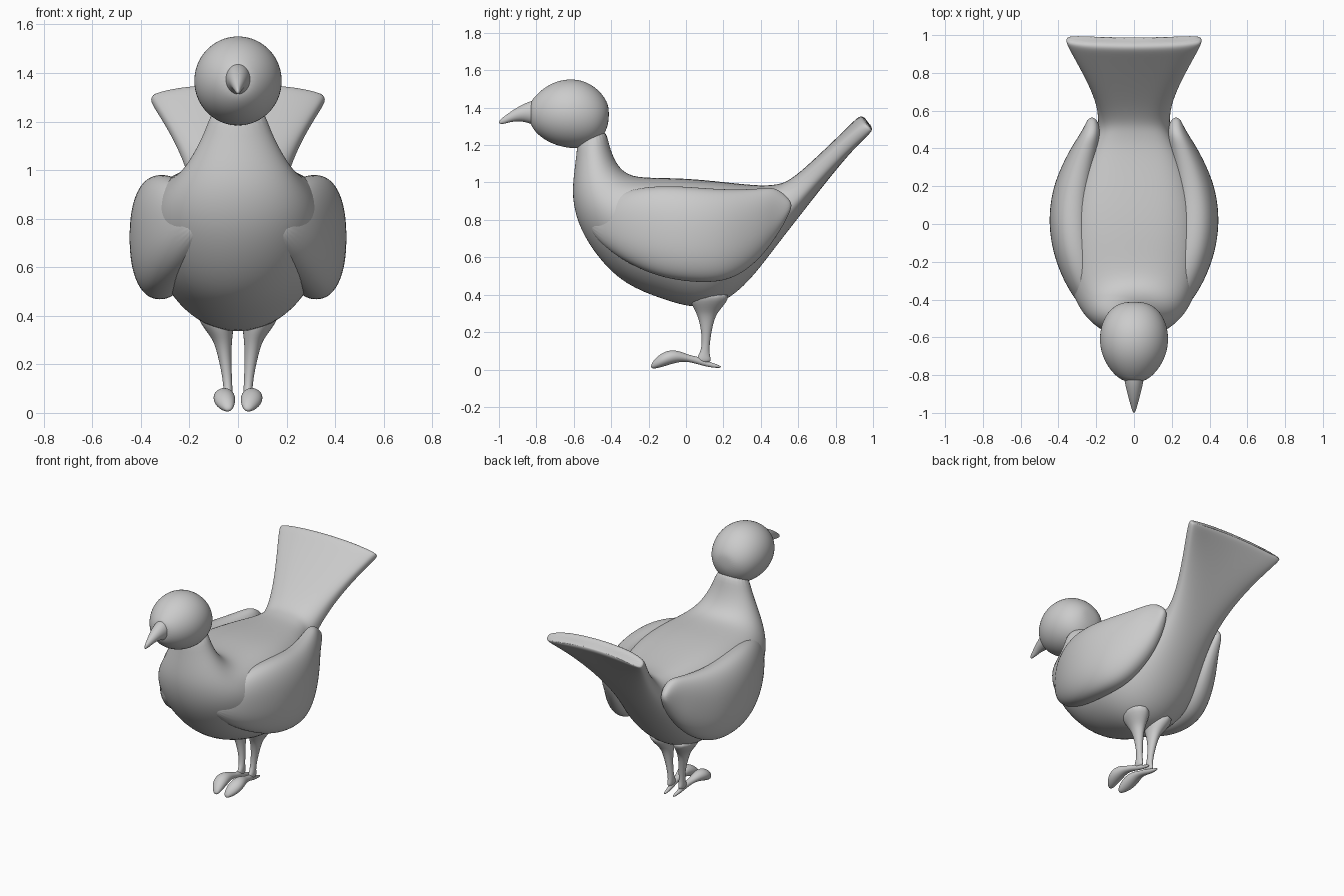
import bpy, bmesh
from math import cos, sin, pi


def power(v, e):
    return (1 if v >= 0 else -1) * abs(v) ** (2 / e)


def loft(name, sections, sides=24, mirror=False):
    """Section: (y, z) low/front point, (y, z) high/back point, half width,
    then optional centre x, roundness of high half, of low half, edge droop."""
    bm = bmesh.new()
    rings = []
    for sec in sections:
        (y1, z1), (y2, z2), w, xc, hi, lo, droop = (list(sec) + [0, 2, 2, 0][len(sec) - 3:])
        ring = []
        for i in range(sides):
            a = 2 * pi * i / sides
            e = hi if sin(a) >= 0 else lo
            u, v = power(cos(a), e), power(sin(a), e)
            t = (v + 1) / 2
            ring.append(bm.verts.new((xc + w * u,
                                      y1 + (y2 - y1) * t + 0.5 * droop * u * u,
                                      z1 + (z2 - z1) * t - droop * u * u)))
        rings.append(ring)
    for a, b in zip(rings, rings[1:]):
        for i in range(sides):
            j = (i + 1) % sides
            bm.faces.new((a[i], a[j], b[j], b[i]))
    bm.faces.new(rings[0])
    bm.faces.new(rings[-1])
    bmesh.ops.recalc_face_normals(bm, faces=bm.faces)
    for f in bm.faces:
        f.smooth = True
    me = bpy.data.meshes.new(name)
    bm.to_mesh(me)
    bm.free()
    ob = bpy.data.objects.new(name, me)
    bpy.context.collection.objects.link(ob)
    if mirror:
        ob.modifiers.new("Mirror", 'MIRROR')
    sub = ob.modifiers.new("Subdivision", 'SUBSURF')
    sub.levels = sub.render_levels = 2
    return ob


def upright(rows):
    """Rows (y, z low, z high, half width, centre x, roundness) to sections."""
    return [((y, a), (y, b), w, x, e, e) for y, a, b, w, x, e in rows]


# neck, body and fanned tail as one sweep
loft("body", [
    ((-0.58, 1.25), (-0.43, 1.30), 0.10),
    ((-0.585, 1.15), (-0.412, 1.20), 0.128),
    ((-0.607, 1.00), (-0.375, 1.10), 0.19),
    ((-0.607, 0.89), (-0.31, 1.035), 0.25, 0, 2.2),
    ((-0.57, 0.75), (-0.20, 1.025), 0.315, 0, 2.5),
    ((-0.47, 0.59), (-0.05, 1.025), 0.355, 0, 2.8),
    ((-0.33, 0.45), (0.10, 1.015), 0.37, 0, 3),
    ((-0.12, 0.37), (0.24, 1.00), 0.35, 0, 3),
    ((0.05, 0.32), (0.34, 0.99), 0.32, 0, 3),
    ((0.20, 0.35), (0.42, 0.985), 0.27, 0, 3),
    ((0.34, 0.47), (0.48, 0.99), 0.22, 0, 3),
    ((0.46, 0.63), (0.53, 1.00), 0.19, 0, 2.8),
    ((0.60, 0.81), (0.59, 1.04), 0.19, 0, 2.8),
    ((0.74, 0.99), (0.67, 1.11), 0.225, 0, 3, 2.5, 0.005),
    ((0.87, 1.15), (0.79, 1.225), 0.29, 0, 3.5, 3, 0.015),
    ((0.965, 1.265), (0.89, 1.325), 0.35, 0, 4, 4, 0.03),
    ((0.988, 1.295), (0.925, 1.36), 0.363, 0, 4, 4, 0.035),
    ((0.985, 1.315), (0.955, 1.355), 0.355, 0, 4, 4, 0.035),
])

# head
loft("head", upright([
    (-0.412, 1.33, 1.40, 0.045, 0, 2),
    (-0.428, 1.27, 1.445, 0.095, 0, 2),
    (-0.47, 1.21, 1.50, 0.145, 0, 2),
    (-0.54, 1.182, 1.545, 0.177, 0, 2),
    (-0.62, 1.18, 1.557, 0.186, 0, 2),
    (-0.70, 1.198, 1.542, 0.17, 0, 2),
    (-0.77, 1.235, 1.50, 0.13, 0, 2),
    (-0.815, 1.28, 1.453, 0.085, 0, 2),
    (-0.835, 1.32, 1.425, 0.045, 0, 2),
]))

# hooked beak
loft("beak", upright([
    (-0.77, 1.29, 1.45, 0.058, 0, 2),
    (-0.83, 1.313, 1.438, 0.052, 0, 2),
    (-0.88, 1.328, 1.415, 0.04, 0, 2),
    (-0.93, 1.325, 1.385, 0.027, 0, 2),
    (-0.97, 1.313, 1.355, 0.015, 0, 2),
    (-1.00, 1.312, 1.332, 0.006, 0, 2),
]), sides=16)

# folded wings: y, low z, high z, inner x, outer x
wing = [
    (-0.52, 0.74, 0.84, 0.12, 0.20),
    (-0.42, 0.64, 0.92, 0.14, 0.30),
    (-0.30, 0.56, 0.965, 0.16, 0.375),
    (-0.15, 0.495, 0.985, 0.19, 0.432),
    (0.00, 0.468, 0.98, 0.20, 0.452),
    (0.12, 0.463, 0.97, 0.20, 0.443),
    (0.22, 0.475, 0.965, 0.19, 0.42),
    (0.32, 0.525, 0.965, 0.18, 0.378),
    (0.41, 0.61, 0.97, 0.17, 0.33),
    (0.47, 0.69, 0.975, 0.17, 0.29),
    (0.52, 0.77, 0.945, 0.18, 0.262),
    (0.565, 0.86, 0.895, 0.205, 0.24),
]
loft("wings", upright([(y, a, b, (o - i) / 2, (o + i) / 2, 2.3)
                       for y, a, b, i, o in wing]), mirror=True)

# legs: z, front y, back y, half width, centre x
leg = [
    (0.42, 0.00, 0.26, 0.09, 0.10),
    (0.34, 0.03, 0.205, 0.06, 0.077),
    (0.30, 0.055, 0.165, 0.04, 0.063),
    (0.24, 0.075, 0.145, 0.029, 0.056),
    (0.16, 0.085, 0.13, 0.021, 0.046),
    (0.10, 0.08, 0.125, 0.019, 0.041),
    (0.07, 0.06, 0.13, 0.019, 0.041),
    (0.035, 0.05, 0.14, 0.017, 0.041),
]
loft("legs", [((f, z), (b, z), w, x) for z, f, b, w, x in leg], sides=12, mirror=True)

# feet with a broad front toe and a thin back toe
loft("feet", upright([
    (-0.187, 0.008, 0.025, 0.010, 0.040, 2),
    (-0.17, 0.003, 0.055, 0.028, 0.044, 2),
    (-0.13, 0.012, 0.09, 0.045, 0.055, 2),
    (-0.08, 0.028, 0.107, 0.046, 0.058, 2),
    (-0.03, 0.042, 0.098, 0.033, 0.054, 2),
    (0.02, 0.04, 0.076, 0.022, 0.047, 2),
    (0.07, 0.026, 0.068, 0.018, 0.041, 2),
    (0.12, 0.012, 0.042, 0.014, 0.037, 2),
    (0.19, 0.006, 0.02, 0.007, 0.033, 2),
]), sides=16, mirror=True)
